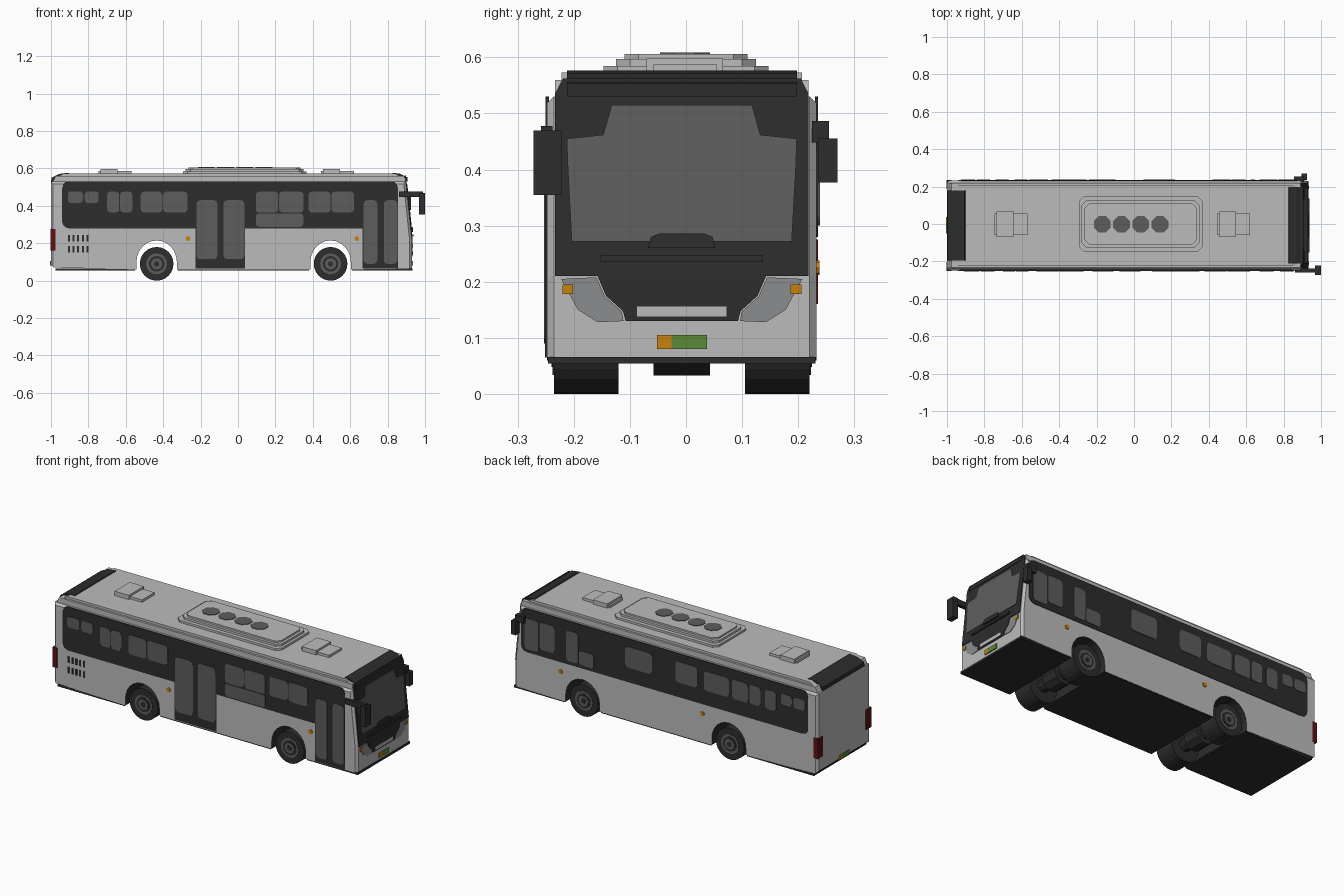
import bpy, bmesh, math
from mathutils import Vector

if "Cube" in bpy.data.objects:
    bpy.data.objects.remove(bpy.data.objects["Cube"])


def material(name, rgb):
    m = bpy.data.materials.new(name)
    m.use_nodes = True
    m.diffuse_color = (*rgb, 1)
    m.node_tree.nodes["Principled BSDF"].inputs["Base Color"].default_value = (*rgb, 1)
    return m


LIGHT = material("light grey paint", (0.50, 0.50, 0.50))
DARK = material("black trim", (0.026, 0.026, 0.026))
GLASS = material("grey glass", (0.11, 0.11, 0.11))
LAMP = material("headlight grey", (0.26, 0.265, 0.27))
ORANGE = material("orange", (0.58, 0.22, 0.005))
GREEN = material("green", (0.10, 0.26, 0.038))
RED = material("dark red", (0.11, 0.006, 0.006))

CY, HALF = -0.0075, 0.24          # body centre line and half width
AXLES = (-0.435, 0.495)


def front_x(z):
    """Front face position: upright below, leaning back above."""
    return 0.93 if z <= 0.21 else 0.93 - 0.035 * (z - 0.21) / 0.34


def loft(name, a, b, mat):
    """Solid between two matching outlines."""
    bm = bmesh.new()
    va, vb = [bm.verts.new(p) for p in a], [bm.verts.new(p) for p in b]
    bm.faces.new(va)
    bm.faces.new(vb[::-1])
    n = len(va)
    for i in range(n):
        j = (i + 1) % n
        bm.faces.new((va[i], vb[i], vb[j], va[j]))
    bmesh.ops.recalc_face_normals(bm, faces=bm.faces[:])
    me = bpy.data.meshes.new(name)
    bm.to_mesh(me)
    bm.free()
    me.materials.append(mat)
    ob = bpy.data.objects.new(name, me)
    bpy.context.collection.objects.link(ob)
    return ob


def prism(name, pts, axis, lo, hi, mat):
    """Extrude a 2D outline along x, y or z."""
    put = {"x": lambda p, d: (d, p[0], p[1]), "y": lambda p, d: (p[0], d, p[1]),
           "z": lambda p, d: (p[0], p[1], d)}[axis]
    return loft(name, [put(p, lo) for p in pts], [put(p, hi) for p in pts], mat)


def box(name, x, y, z, mat):
    return prism(name, [(x[0], y[0]), (x[1], y[0]), (x[1], y[1]), (x[0], y[1])], "z", *z, mat)


def rounded(x0, x1, z0, z1, r):
    pts = []
    for cx, cz, start in ((x1 - r, z1 - r, 0), (x0 + r, z1 - r, 90), (x0 + r, z0 + r, 180), (x1 - r, z0 + r, 270)):
        for k in range(4):
            t = math.radians(start + 30 * k)
            pts.append((cx + r * math.cos(t), cz + r * math.sin(t)))
    return pts


def circle(cx, cz, r, n, phase=0.0):
    return [(cx + r * math.cos(phase + math.tau * i / n), cz + r * math.sin(phase + math.tau * i / n)) for i in range(n)]


def side_plate(name, pts, side, t, mat):
    y = CY + side * HALF
    return prism(name, pts, "y", y - side * 0.003, y + side * t, mat)


def front_plate(name, pts, t, mat):
    return loft(name, [(front_x(z) - 0.003, y + CY, z) for y, z in pts],
                [(front_x(z) + t, y + CY, z) for y, z in pts], mat)


# Body shell with open wheel arches in its lower edge
outline = [(-1, 0.53), (-1, 0.085), (-0.985, 0.07)]
for ax in AXLES:
    outline += [(ax - 0.108, 0.06)]
    outline += [(ax - 0.108 * math.cos(t), 0.10 + 0.115 * math.sin(t)) for t in [math.pi * i / 12 for i in range(13)]]
    outline += [(ax + 0.108, 0.06)]
outline += [(0.93, 0.065), (0.93, 0.21), (front_x(0.53), 0.53)]
body = prism("body", outline, "y", CY - HALF, CY + HALF, LIGHT)
body.data.materials.append(DARK)
for p in body.data.polygons:
    in_arch = any(abs(p.center.x - ax) < 0.112 for ax in AXLES) and p.center.z < 0.22
    if abs(p.normal.y) < 0.5 and (p.normal.z < -0.3 or in_arch):
        p.material_index = 1
bm = bmesh.new()
bm.from_mesh(body.data)
corners = [e for e in bm.edges if all(v.co.x > 0.88 or v.co.x < -0.99 for v in e.verts)
           and abs(e.verts[0].co.y - e.verts[1].co.y) < 0.01 and e.calc_length() > 0.1]
bmesh.ops.bevel(bm, geom=corners, offset=0.012, segments=1, affect="EDGES")
bm.to_mesh(body.data)
bm.free()

# Stepped roof
prism("roof_lower", [(-0.992, 0.525), (0.895, 0.525), (0.89, 0.56), (-0.975, 0.56)], "y", CY - 0.226, CY + 0.226, LIGHT)
prism("roof_upper", [(-0.965, 0.555), (0.87, 0.555), (0.84, 0.573), (-0.93, 0.573)], "y", CY - 0.214, CY + 0.214, LIGHT)
prism("front_roof_cap", [(0.80, 0.55), (0.83, 0.577), (0.865, 0.572), (0.905, 0.553), (0.905, 0.53)],
      "y", CY - 0.205, CY + 0.205, DARK)
prism("rear_roof_cap", [(-0.88, 0.55), (-0.905, 0.577), (-0.955, 0.571), (-0.997, 0.55), (-1.0, 0.527)],
      "y", CY - 0.187, CY + 0.187, DARK)

# Roof air conditioner with fans, and two hatches
for name, x, hy, z in (("aircon_base", (-0.295, 0.365), 0.147, (0.57, 0.585)),
                       ("aircon_middle", (-0.28, 0.35), 0.125, (0.58, 0.597)),
                       ("aircon_lid", (-0.265, 0.335), 0.11, (0.59, 0.606))):
    o = 0.025
    pts = [(x[0] + o, -hy), (x[1] - o, -hy), (x[1], o - hy), (x[1], hy - o),
           (x[1] - o, hy), (x[0] + o, hy), (x[0], hy - o), (x[0], o - hy)]
    prism(name, pts, "z", *z, LIGHT)
for i in range(4):
    prism(f"roof_fan_{i + 1}", circle(-0.17 + 0.103 * i, -0.002, 0.048, 8, math.pi / 8), "z", 0.60, 0.609, GLASS)
for i, x in enumerate((-0.745, 0.445)):
    box(f"hatch_base_{i + 1}", (x, x + 0.175), (-0.058, 0.055), (0.57, 0.587), LIGHT)
    box(f"hatch_lid_{i + 1}", (x + 0.01, x + 0.10), (-0.07, 0.066), (0.57, 0.598), LIGHT)

# Dark window bands on both sides
for s, x1 in ((-1, 0.855), (1, 0.885)):
    side_plate("window_band", rounded(-0.94, x1, 0.28, 0.53, 0.035), s, 0.003, DARK)

# Door side: doors and windows
for name, x0, x1, panes in (("middle_door", -0.228, 0.038, ((-0.222, -0.11), (-0.078, 0.034))),
                            ("front_door", 0.665, 0.855, ((0.672, 0.745), (0.78, 0.852)))):
    side_plate(name, [(x0, 0.065), (x1, 0.065), (x1, 0.4), (x0, 0.4)], -1, 0.0035, DARK)
    for a, b in panes:
        side_plate(name + "_glass", rounded(a, b, 0.115 if x0 < 0 else 0.09, 0.43, 0.02), -1, 0.006, GLASS)
right_glass = [(-0.91, -0.83, 0.415, 0.478), (-0.82, -0.745, 0.415, 0.478), (-0.70, -0.635, 0.365, 0.476),
               (-0.63, -0.565, 0.365, 0.476), (-0.52, -0.405, 0.365, 0.476), (-0.40, -0.27, 0.365, 0.476),
               (0.095, 0.215, 0.365, 0.476), (0.22, 0.35, 0.365, 0.476), (0.095, 0.35, 0.288, 0.36),
               (0.377, 0.495, 0.365, 0.476), (0.50, 0.62, 0.365, 0.476)]
left_glass = [(0.77, 0.86, 0.30, 0.476), (0.67, 0.765, 0.32, 0.476), (0.52, 0.595, 0.30, 0.476),
              (0.42, 0.515, 0.30, 0.38), (0.05, 0.22, 0.365, 0.485), (-0.24, -0.10, 0.365, 0.485),
              (-0.44, -0.28, 0.365, 0.476), (-0.56, -0.46, 0.365, 0.476), (-0.64, -0.57, 0.365, 0.476),
              (-0.74, -0.67, 0.365, 0.476), (-0.84, -0.77, 0.415, 0.478), (-0.925, -0.85, 0.415, 0.478)]
for s, panes in ((-1, right_glass), (1, left_glass)):
    for x0, x1, z0, z1 in panes:
        side_plate("side_window", rounded(x0, x1, z0, z1, 0.018), s, 0.006, GLASS)

# Side markers and engine vents
for s in (-1, 1):
    for x in (-0.268, 0.635):
        side_plate("side_marker", circle(x, 0.225, 0.013, 8), s, 0.005, ORANGE)
for i in range(5):
    for z in (0.15, 0.21):
        x = -0.91 + 0.025 * i
        side_plate("engine_vent", [(x, z), (x + 0.011, z), (x + 0.011, z + 0.035), (x, z + 0.035)], -1, 0.003, DARK)

# Front face: windscreen, mask, lamps, grille, wiper
def mirrored(half):
    return half + [(-y, z) for y, z in half[::-1]]


front_plate("windscreen_frame", mirrored([(0.226, 0.21), (0.226, 0.535), (0.212, 0.562)]), 0.004, DARK)
front_plate("windscreen_glass", mirrored([(0.196, 0.272), (0.203, 0.40), (0.205, 0.455), (0.14, 0.462), (0.125, 0.515)]),
            0.007, GLASS)
front_plate("front_mask", mirrored([(0.10, 0.13), (0.105, 0.148), (0.135, 0.175), (0.15, 0.21)]), 0.004, DARK)
front_plate("grille_bar", mirrored([(0.08, 0.138), (0.08, 0.156)]), 0.006, LIGHT)
front_plate("wiper_hump", mirrored([(0.06, 0.26), (0.055, 0.28), (0.04, 0.286)]), 0.012, DARK)
front_plate("wiper_arm", mirrored([(0.145, 0.235), (0.145, 0.247)]), 0.012, DARK)
for s in (-1, 1):
    lamp = [(0.104, 0.130), (0.15, 0.128), (0.185, 0.15), (0.215, 0.205), (0.152, 0.208), (0.137, 0.174), (0.107, 0.147)]
    front_plate("headlight", [(s * y, z) for y, z in lamp], 0.003, LAMP)
    front_plate("front_indicator", [(s * y, z) for y, z in ((0.194, 0.178), (0.213, 0.178), (0.213, 0.195), (0.194, 0.195))],
                0.006, ORANGE)

# Number plates, front and rear
for name, x in (("front", (0.927, 0.936)), ("rear", (-1.004, -0.997))):
    split = (-0.052, -0.026, 0.037) if name == "front" else (0.037, 0.011, -0.052)
    box(name + "_plate_orange", x, sorted(split[:2]), (0.08, 0.105), ORANGE)
    box(name + "_plate_green", x, sorted(split[1:]), (0.08, 0.105), GREEN)

# Tail lamps wrapping round the rear corners
for s in (-1, 1):
    y = sorted((CY + s * 0.195, CY + s * 0.243))
    box("tail_lamp", (-1.003, -0.975), y, (0.16, 0.275), RED)

# Dark underfloor plates
for name, x in (("rear", (-0.975, -0.55)), ("middle", (-0.32, 0.38)), ("front", (0.61, 0.934))):
    box(name + "_underfloor", x, (CY - 0.238, CY + 0.238), (0.054, 0.066), DARK)

# Wheels and axles
for ax in AXLES:
    prism("axle", circle(ax, 0.09, 0.035, 10), "y", CY - 0.2, CY + 0.2, DARK)
    prism("axle_housing", circle(ax, 0.09, 0.06, 10), "y", CY - 0.05, CY + 0.05, DARK)
    for s in (-1, 1):
        out = CY + s * 0.228
        prism("tyre", circle(ax, 0.09, 0.09, 24), "y", CY + s * 0.113, out, DARK)
        for name, r, t, m in (("rim", 0.056, 0.002, GLASS), ("rim_recess", 0.042, 0.004, DARK),
                              ("hub", 0.03, 0.006, GLASS), ("hub_cap", 0.014, 0.008, DARK)):
            prism(name, circle(ax, 0.09, r, 16), "y", out - s * 0.01, out + s * t, m)

# Mirrors on arms
box("right_mirror_head", (0.968, 1.0), (-0.272, -0.222), (0.355, 0.47), DARK)
box("right_mirror_arm", (0.86, 0.99), (-0.258, -0.238), (0.447, 0.478), DARK)
box("left_mirror_head", (0.895, 0.925), (0.235, 0.27), (0.377, 0.455), DARK)
box("left_mirror_arm", (0.855, 0.91), (0.225, 0.255), (0.448, 0.487), DARK)
